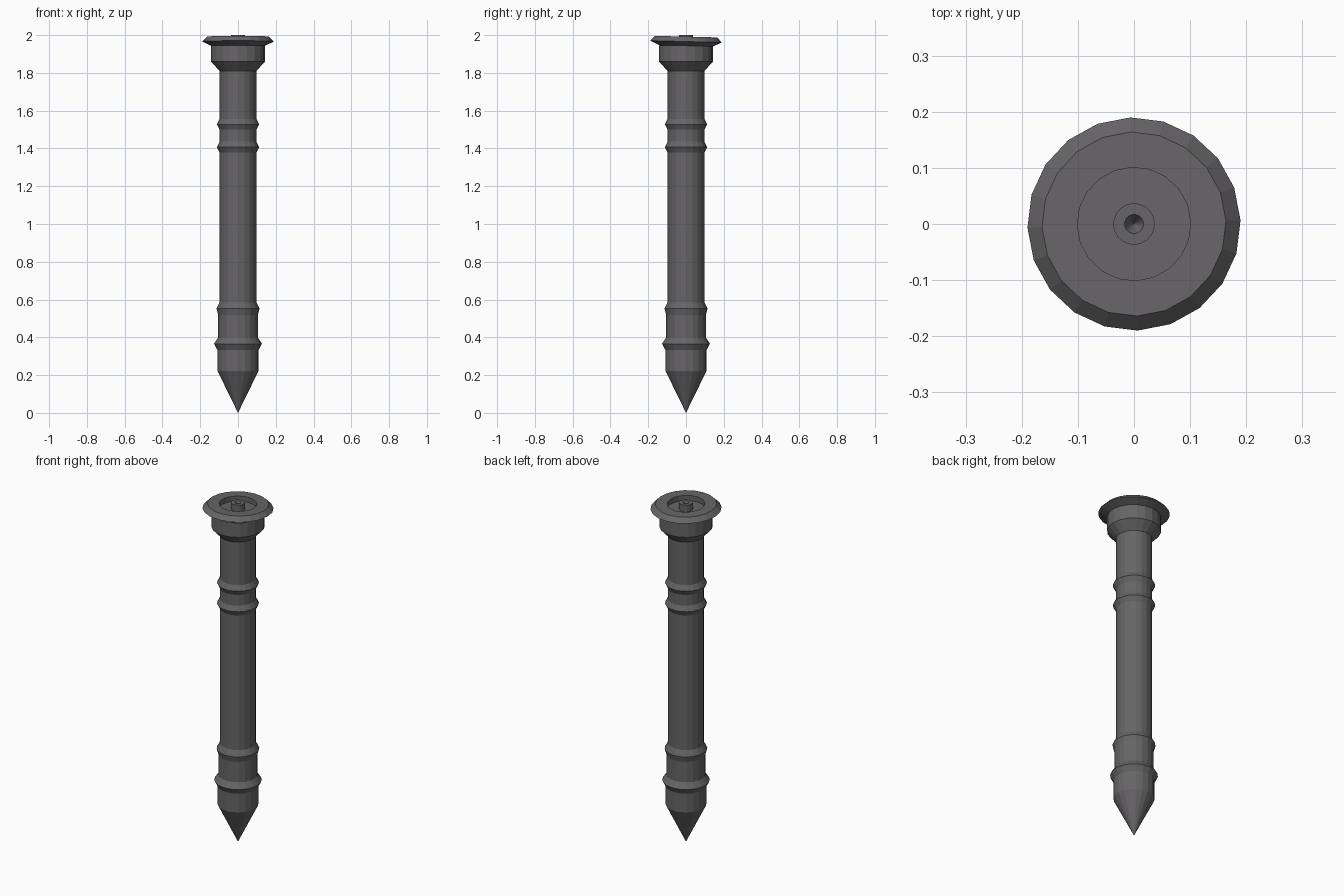
import bpy, bmesh, math

SIDES = 20
TURN = math.radians(2)

cube = bpy.data.objects.get("Cube")
if cube:
    bpy.data.objects.remove(cube, do_unlink=True)

# Single dark metal colour
metal = bpy.data.materials.new("dark_grey_metal")
metal.use_nodes = True
colour = (0.135, 0.13, 0.135, 1)
metal.diffuse_color = colour
metal.node_tree.nodes["Principled BSDF"].inputs["Base Color"].default_value = colour


def lathe(name, profile, tilt=0.0):
    """Turn a bottom-to-top (radius, height) profile into a faceted part."""
    bm = bmesh.new()
    rings = []
    for r, z in profile:
        count = SIDES if r > 0 else 1
        ring = []
        for i in range(count):
            a = TURN + math.tau * i / SIDES
            y = r * math.sin(a)
            ring.append(bm.verts.new((r * math.cos(a), y, z - tilt * y)))
        rings.append(ring)
    for low, high in zip(rings, rings[1:]):
        for i in range(SIDES):
            j = (i + 1) % SIDES
            if len(low) == 1:
                bm.faces.new((low[0], high[j], high[i]))
            elif len(high) == 1:
                bm.faces.new((low[i], low[j], high[0]))
            else:
                bm.faces.new((low[i], low[j], high[j], high[i]))
    mesh = bpy.data.meshes.new(name)
    bm.to_mesh(mesh)
    bm.free()
    mesh.materials.append(metal)
    obj = bpy.data.objects.new(name, mesh)
    bpy.context.collection.objects.link(obj)
    return obj


def ridge(z, peak, below, above, half=0.029):
    """Profile points of a pointed band around the shaft."""
    return [(below, z - half), (peak, z), (above, z + half)]


SHAFT, SLEEVE, FOOT = 0.097, 0.105, 0.109

# Pointed tip
lathe("tip", [(0, 0), (FOOT, 0.223)])

# Lower sleeve with its two bands
lathe("lower_sleeve", [(FOOT, 0.223)]
      + ridge(0.366, 0.127, FOOT, SLEEVE, 0.033)
      + ridge(0.552, 0.114, SLEEVE, SHAFT, 0.033))

# Long shaft with a pair of bands near the top
lathe("shaft", [(SHAFT, 0.585)]
      + ridge(1.407, 0.112, SHAFT, SHAFT)
      + ridge(1.528, 0.112, SHAFT, SHAFT)
      + [(SHAFT, 1.81)])

# Flared collar below the head
lathe("collar", [(SHAFT, 1.81), (0.143, 1.86), (0.143, 1.945)])

# Bevelled, slightly tilted head with a round recess
lathe("head", [(0.135, 1.94), (0.19, 1.966), (0.164, 1.992),
               (0.101, 1.992), (0.101, 1.962), (0, 1.962)], tilt=0.025)

# Centre pin with a conical hole
lathe("centre_pin", [(0.037, 1.96), (0.037, 2.0), (0.017, 2.0), (0, 1.97)])
